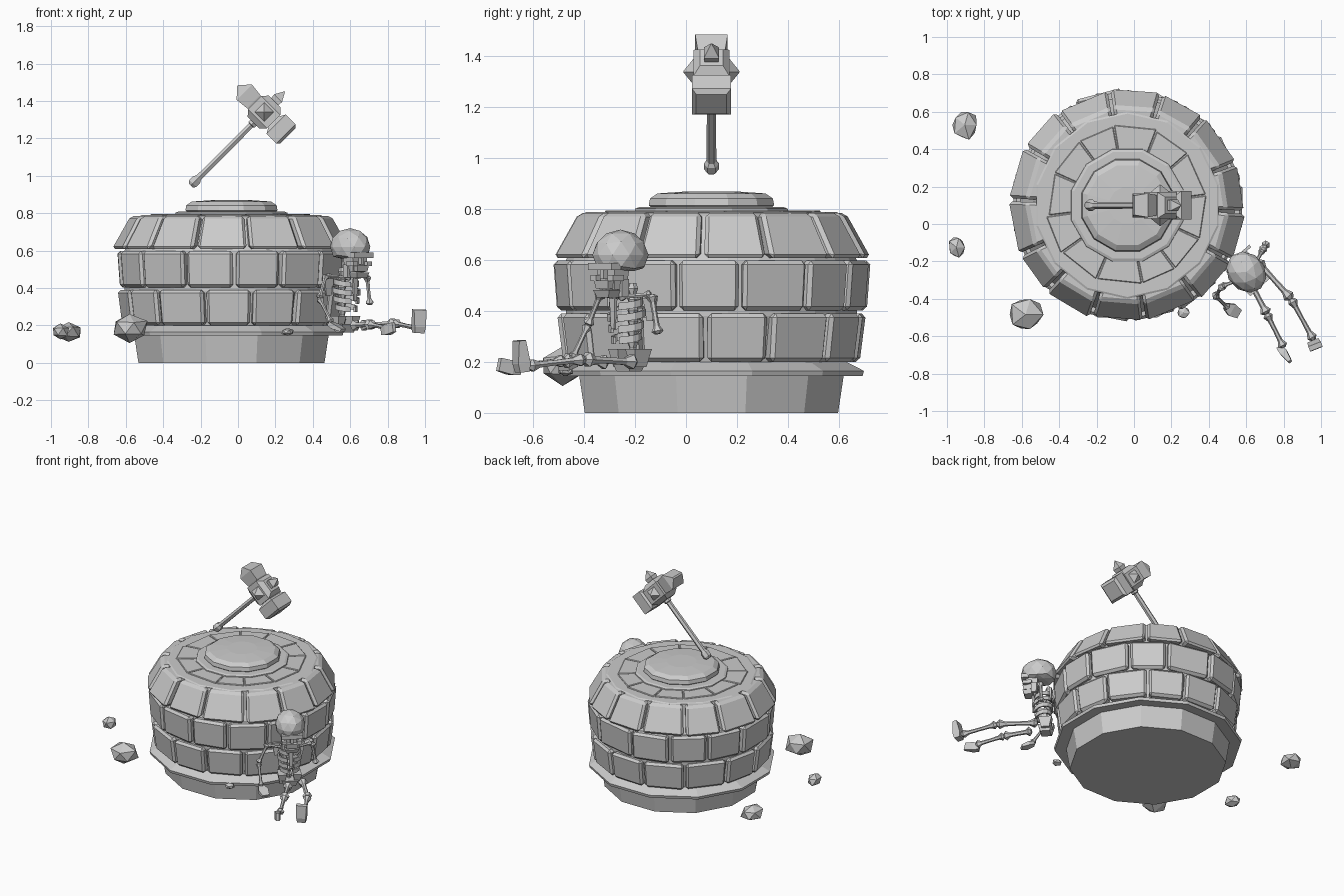
import bpy, bmesh, math, random
from mathutils import Matrix, Vector

random.seed(4)
if "Cube" in bpy.data.objects:
    bpy.data.objects.remove(bpy.data.objects["Cube"])

stone = bpy.data.materials.new("light_grey")
stone.use_nodes = True
GREY = (0.6, 0.6, 0.6, 1)
stone.diffuse_color = GREY
stone.node_tree.nodes["Principled BSDF"].inputs["Base Color"].default_value = GREY


def finish(name, bm, mat=Matrix()):
    bmesh.ops.recalc_face_normals(bm, faces=bm.faces)
    me = bpy.data.meshes.new(name)
    bm.to_mesh(me)
    bm.free()
    me.transform(mat)
    me.materials.append(stone)
    ob = bpy.data.objects.new(name, me)
    bpy.context.collection.objects.link(ob)
    return ob


def loft(name, sections, mat=Matrix(), n=6):
    """Solid through (z, rx, ry) sections; n=4 gives boxes of half-size rx, ry."""
    bm = bmesh.new()
    grow = math.sqrt(2) if n == 4 else 1
    rings = []
    for z, rx, ry in sections:
        angles = [(i + 0.5) * math.tau / n for i in range(n)]
        rings.append([bm.verts.new((rx * grow * math.cos(a), ry * grow * math.sin(a), z))
                      for a in angles])
    for lo, hi in zip(rings, rings[1:]):
        for i in range(n):
            j = (i + 1) % n
            bm.faces.new((lo[i], lo[j], hi[j], hi[i]))
    bm.faces.new(rings[0])
    bm.faces.new(rings[-1])
    return finish(name, bm, mat)


def frame(origin, z_axis, x_hint):
    z = Vector(z_axis).normalized()
    y = z.cross(Vector(x_hint)).normalized()
    x = y.cross(z)
    m = Matrix((x, y, z)).transposed().to_4x4()
    m.translation = origin
    return m


def bone(name, a, b, r, mat=Matrix()):
    """Shaft with knobbed ends between two points."""
    a, b = Vector(a), Vector(b)
    d = b - a
    hint = (0, 0, 1) if abs(d.normalized().z) < 0.8 else (1, 0, 0)
    shape = [(0, .8), (.07, 1.6), (.2, .8), (.5, .7), (.8, .8), (.93, 1.6), (1, .8)]
    loft(name, [(t * d.length, k * r, k * r) for t, k in shape], mat @ frame(a, d, hint))


def block(name, centre, half, mat=Matrix(), taper=1.0):
    x, y, z = half
    return loft(name, [(-z, x * taper, y * taper), (z, x, y)],
                mat @ Matrix.Translation(centre), 4)


# Tower
TOWER = Matrix.Translation((-0.035, 0.1, 0))


def round_solid(name, profile, n=12):
    return loft(name, [(z, r, r) for r, z in profile], TOWER, n)


def brick_ring(name, count, start, z0, z1, r0, r1, inner, gap, bevel, wobble):
    bm = bmesh.new()
    step = math.tau / count
    joints = [math.radians(start) + step * (i + random.uniform(-wobble, wobble))
              for i in range(count)]
    joints.append(joints[0] + math.tau)
    for a, b in zip(joints, joints[1:]):
        shift = random.uniform(-wobble, wobble) * 0.08
        corners = []
        for z, r in ((z0, r0), (z1, r1)):
            for ang, rad in ((a + gap, inner), (b - gap, inner), (b - gap, r), (a + gap, r)):
                rad += shift if rad == r else 0
                corners.append(bm.verts.new((rad * math.cos(ang), rad * math.sin(ang), z)))
        lo, hi = corners[:4], corners[4:]
        bm.faces.new(lo)
        bm.faces.new(hi)
        for i in range(4):
            j = (i + 1) % 4
            bm.faces.new((lo[i], lo[j], hi[j], hi[i]))
    bmesh.ops.recalc_face_normals(bm, faces=bm.faces)
    bmesh.ops.bevel(bm, geom=bm.edges[:], offset=bevel, segments=1, affect='EDGES')
    finish(name, bm, TOWER)


round_solid("foundation", [(.515, 0), (.54, .16)])
round_solid("foundation_ledge", [(.53, .15), (.615, .145), (.62, .165), (.55, .2)])
round_solid("wall_core", [(.53, .19), (.575, .38), (.575, .6), (.49, .775)], 28)
brick_ring("lower_bricks", 14, -1, .2, .39, .585, .61, .45, .014, .016, .1)
brick_ring("middle_bricks", 14, -13, .402, .598, .61, .625, .45, .014, .016, .1)
brick_ring("upper_bricks", 14, -3, .608, .785, .635, .535, .43, .014, .016, .1)
round_solid("top_plate", [(.5, .76), (.5, .785), (.49, .79)], 14)
brick_ring("top_paving", 12, 8, .77, .796, .43, .43, .27, .008, .004, .1)
round_solid("cap_curb", [(.315, .78), (.31, .802), (.295, .808)])
round_solid("cap_stone", [(.235, .8), (.255, .815), (.25, .842), (.22, .862), (.1, .87)])

# Floating hammer, local z runs along the handle and local x along the head
HAMMER = frame((.14, .1, 1.34), (1, 0, 1), (1, 0, -1))
loft("hammer_handle", [(-.555, .018, .018), (-.54, .03, .03), (-.51, .03, .03), (-.495, .019, .019),
                       (-.1, .018, .018), (-.095, .026, .026), (-.05, .026, .026)], HAMMER, 6)
loft("hammer_centre", [(-.08, .045, .045), (-.05, .072, .07), (.05, .072, .07), (.08, .045, .045)],
     HAMMER, 4)
loft("hammer_spike", [(.07, .025, .025), (.105, .03, .03), (.155, .002, .002)], HAMMER, 4)
for side in (-1, 1):
    stud = HAMMER @ frame((0, 0, 0), (0, side, 0), (1, 0, 0))
    loft("hammer_stud", [(.06, .04, .04), (.072, .035, .035), (.11, .002, .002)], stud, 4)
right_end = HAMMER @ frame((0, 0, 0), (1, 0, 0), (0, 0, 1))
loft("hammer_flat_end", [(.05, .035, .045), (.075, .045, .055), (.09, .072, .077),
                         (.165, .072, .077), (.18, .055, .06)], right_end, 4)
left_end = HAMMER @ frame((0, 0, 0), (-1, 0, 0), (0, 0, 1))
loft("hammer_wedge_end", [(.05, .035, .045), (.08, .05, .055), (.15, .058, .064),
                          (.2, .006, .052)], left_end, 4)

# Seated skeleton: local -y is its front
BODY = Matrix.Translation((.58, -.235, 0)) @ Matrix.Rotation(math.radians(42), 4, 'Z')

bm = bmesh.new()
bmesh.ops.create_icosphere(bm, subdivisions=2, radius=1)
for v in bm.verts:
    v.co.z = max(v.co.z, -.62)
    v.co = Vector((v.co.x * .1, v.co.y * .118, v.co.z * .1))
finish("skull", bm, BODY @ Matrix.Translation((0, -.03, .62)))
block("brow", (0, -.115, .575), (.07, .025, .014), BODY)
block("face_back", (0, -.07, .535), (.055, .04, .05), BODY, .8)
block("nose_bridge", (0, -.115, .548), (.01, .015, .022), BODY)
block("upper_jaw", (0, -.1, .505), (.042, .033, .016), BODY, .85)
block("lower_jaw", (0, -.095, .468), (.046, .038, .014), BODY, .75)
for s in (-1, 1):
    block("cheekbone", (s * .05, -.1, .53), (.016, .03, .012), BODY)
    block("jaw_hinge", (s * .048, -.055, .49), (.01, .018, .035), BODY)
    bone("collar_bone", (s * .015, -.05, .455), (s * .145, 0, .465), .012, BODY)
    block("shoulder_blade", (s * .075, .06, .405), (.035, .008, .045), BODY, .5)
    block("hip_blade", (s * .05, .02, .215), (.028, .045, .035), BODY, .6)

# Spine with alternating wide and narrow sections
steps = 16
loft("spine", [(.17 + .34 * i / steps, *(2 * [.022 if i % 2 else .014])) for i in range(steps + 1)],
     BODY @ Matrix.Translation((0, .035, 0)))
block("breastbone", (0, -.068, .39), (.016, .007, .06), BODY, .6)
block("pelvis", (0, .015, .185), (.055, .045, .022), BODY, .7)

# Rib bands, open at the front
for k, (z, w) in enumerate(((.295, .066), (.34, .078), (.385, .084), (.43, .074))):
    bm = bmesh.new()
    pairs = []
    for i in range(13):
        a = math.radians(-75 + 330 * i / 12)
        x, y = w * math.cos(a), w * .82 * math.sin(a)
        zz = z + y * .2
        pairs.append([bm.verts.new((x, y, zz + dz)) for dz in (-.014, .014)])
    for p, q in zip(pairs, pairs[1:]):
        bm.faces.new((p[0], q[0], q[1], p[1]))
    rib = finish("rib_band", bm, BODY)
    rib.modifiers.new("thickness", 'SOLIDIFY').thickness = .01

# Limbs
bone("right_upper_arm", (.47, -.335, .47), (.435, -.385, .345), .014)
bone("right_forearm", (.435, -.385, .345), (.5, -.445, .215), .013)
loft("right_hand", [(0, .012, .018), (.04, .014, .035), (.09, .008, .025)],
     frame((.49, -.44, .21), (.7, -.4, -.35), (0, 0, 1)), 4)
bone("left_upper_arm", (.69, -.135, .465), (.705, -.11, .31), .015)
for name, hip, knee, ankle in (("right", (.62, -.31, .2), (.71, -.48, .205), (.8, -.66, .185)),
                               ("left", (.66, -.2, .2), (.84, -.4, .21), (.96, -.62, .185))):
    bone(name + "_thigh", hip, knee, .02)
    bone(name + "_shin", knee, ankle, .017)
loft("left_foot", [(-.025, .028, .02), (.01, .032, .026), (.1, .036, .014)],
     frame((.965, -.645, .185), (.05, -.1, 1), (1, .4, 0)), 4)
loft("right_foot", [(-.03, .02, .018), (.01, .028, .02), (.07, .026, .01)],
     frame((.795, -.68, .175), (.25, -.35, .1), (0, 0, 1)), 4)

# Loose rocks
for centre, half in (((-.58, -.485, .185), (.1, .105, .08)), ((-.905, .53, .165), (.08, .09, .06)),
                     ((-.95, -.125, .165), (.05, .06, .045)), ((.265, -.475, .165), (.035, .035, .022))):
    bm = bmesh.new()
    bmesh.ops.create_icosphere(bm, subdivisions=1, radius=1)
    for v in bm.verts:
        v.co *= random.uniform(.82, 1.08)
        v.co = Vector([c * h for c, h in zip(v.co, half)])
    finish("rock", bm, Matrix.Translation(centre))
